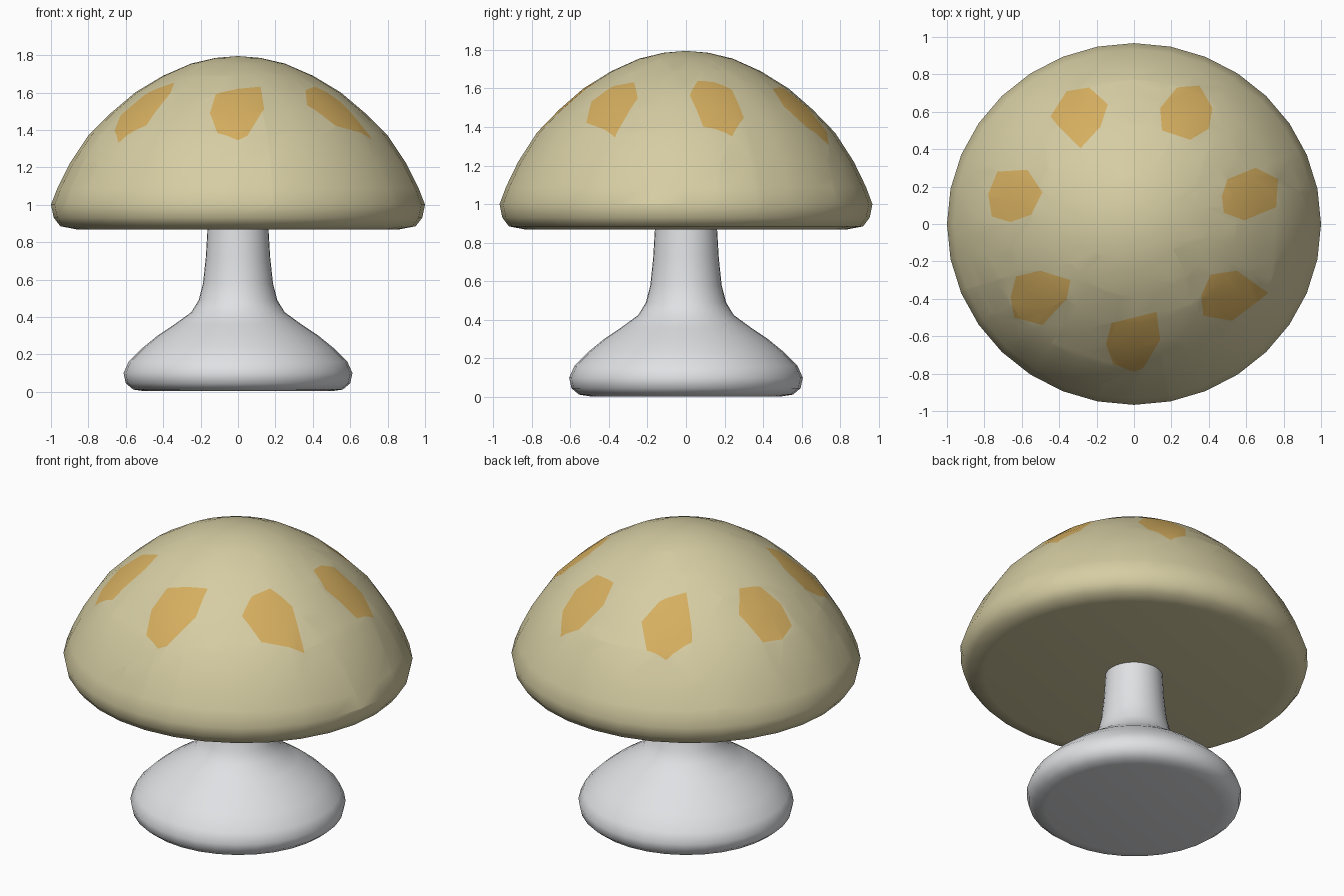
import bpy
import bmesh
import math
from mathutils import Vector

if "Cube" in bpy.data.objects:
    bpy.data.objects.remove(bpy.data.objects["Cube"], do_unlink=True)


def make_material(name, color):
    mat = bpy.data.materials.new(name)
    mat.use_nodes = True
    mat.diffuse_color = (*color, 1)
    mat.node_tree.nodes["Principled BSDF"].inputs["Base Color"].default_value = (*color, 1)
    return mat


def lathe(profile, segments, depth_scale):
    """Spin a radius/height profile around the vertical axis."""
    bm = bmesh.new()
    verts = [bm.verts.new((r, 0, z)) for r, z in profile]
    edges = [bm.edges.new(pair) for pair in zip(verts, verts[1:])]
    bmesh.ops.spin(bm, geom=verts + edges, cent=(0, 0, 0), axis=(0, 0, 1),
                   angle=math.tau, steps=segments, use_duplicate=False)
    bmesh.ops.remove_doubles(bm, verts=bm.verts[:], dist=0.0005)
    bmesh.ops.scale(bm, vec=(1, depth_scale, 1), verts=bm.verts[:])
    bmesh.ops.recalc_face_normals(bm, faces=bm.faces[:])
    return bm


def cut_spot(bm, outline):
    """Cut a clockwise convex outline into the dome from above and recolour it."""
    points = [Vector((x / 100, y / 100, 0)) for x, y in outline]
    centre = sum(points, Vector()) / len(points)
    inside = [f for f in bm.faces if f.normal.z > 0.1
              and (f.calc_center_median().xy - centre.xy).length < 0.45]
    for a, b in zip(points, points[1:] + points[:1]):
        normal = (b - a).cross(Vector((0, 0, 1)))
        geom = set(inside)
        for face in inside:
            geom.update(face.edges)
            geom.update(face.verts)
        result = bmesh.ops.bisect_plane(bm, geom=list(geom), dist=0.00001,
                                        plane_co=a, plane_no=normal)
        inside = [f for f in result["geom"] if isinstance(f, bmesh.types.BMFace)
                  and (f.calc_center_median() - a).dot(normal) > 0]
    for face in inside:
        face.material_index = 1


def finish(name, bm, materials):
    mesh = bpy.data.meshes.new(name)
    bm.to_mesh(mesh)
    bm.free()
    for mat in materials:
        mesh.materials.append(mat)
    mesh.shade_smooth()
    obj = bpy.data.objects.new(name, mesh)
    bpy.context.collection.objects.link(obj)
    return obj


cap_tan = make_material("cap tan", (0.672, 0.61, 0.366))
spot_ochre = make_material("spot ochre", (0.672, 0.429, 0.117))
stem_white = make_material("stem white", (0.745, 0.753, 0.775))

# Stem with its broad swollen foot
stem_profile = [(0, 0.003), (0.5, 0.003), (0.56, 0.012), (0.6, 0.045), (0.612, 0.1),
                (0.585, 0.16), (0.51, 0.235), (0.43, 0.3), (0.34, 0.36), (0.25, 0.425),
                (0.21, 0.49), (0.187, 0.58), (0.172, 0.72), (0.162, 0.89)]
finish("stem", lathe(stem_profile, 32, 0.99), [stem_white])

# Domed cap with a rounded rim and flat underside
cap_profile = [(0, 1.795), (0.12, 1.785), (0.25, 1.755), (0.4, 1.69), (0.55, 1.6),
               (0.68, 1.49), (0.8, 1.37), (0.9, 1.22), (0.965, 1.09), (1, 1),
               (0.985, 0.93), (0.95, 0.885), (0.86, 0.868), (0, 0.868)]
cap = lathe(cap_profile, 32, 0.967)

# Painted spots, outlined from above in hundredths of a unit
spots = [
    [(-12, -53), (12, -47), (14, -62), (5, -77), (0, -79), (-11, -75), (-15, -64)],
    [(41, -27), (55, -25), (72, -37), (68, -40), (54, -52), (37, -49), (36, -38)],
    [(50, 24), (65, 30), (77, 24), (76, 9), (59, 2), (48, 6), (47, 15)],
    [(23, 73), (35, 74), (42, 62), (40, 51), (30, 45), (15, 50), (14, 62)],
    [(-36, 71), (-24, 73), (-14, 64), (-18, 52), (-30, 39), (-41, 53), (-45, 57)],
    [(-73, 28), (-57, 29), (-49, 17), (-55, 5), (-66, 1), (-76, 4), (-78, 16)],
    [(-63, -28), (-50, -25), (-34, -30), (-36, -40), (-49, -54), (-64, -50), (-66, -39)],
]
for outline in spots:
    cut_spot(cap, outline)
finish("cap", cap, [cap_tan, spot_ochre])
